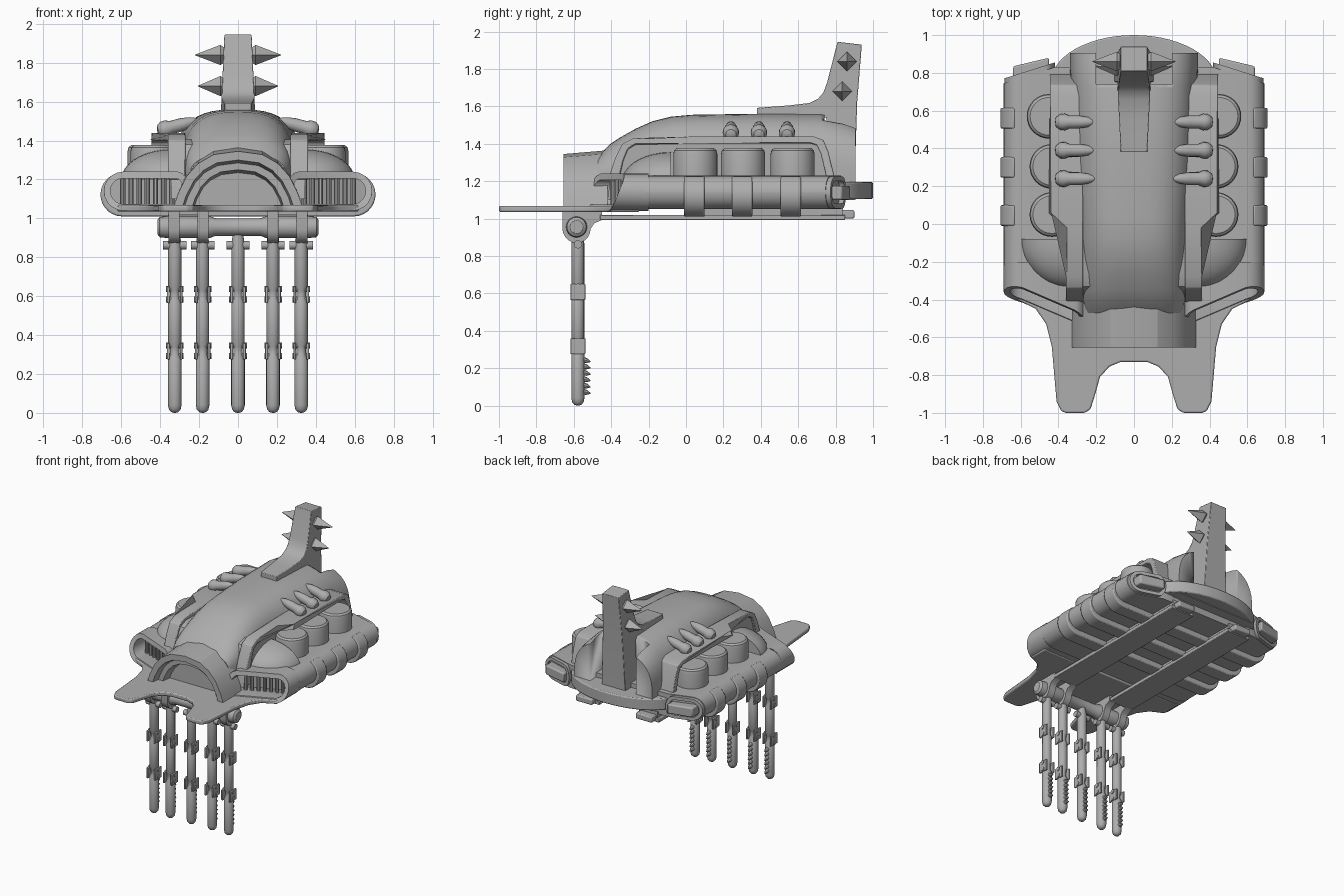
import bpy, bmesh, math
from mathutils import Vector

if "Cube" in bpy.data.objects:
    bpy.data.objects.remove(bpy.data.objects["Cube"])

grey = bpy.data.materials.new("plain grey")
grey.diffuse_color = (0.42, 0.42, 0.42, 1)
grey.use_nodes = True
grey.node_tree.nodes["Principled BSDF"].inputs["Base Color"].default_value = grey.diffuse_color


def finish(name, bm, mirror=False, bevel=0.0, angle=35):
    """Turn a bmesh into a named, shaded object."""
    bmesh.ops.recalc_face_normals(bm, faces=bm.faces)
    me = bpy.data.meshes.new(name)
    bm.to_mesh(me)
    bm.free()
    ob = bpy.data.objects.new(name, me)
    bpy.context.collection.objects.link(ob)
    me.materials.append(grey)
    if mirror:
        ob.modifiers.new("mirror", 'MIRROR').use_clip = False
    if bevel:
        b = ob.modifiers.new("bevel", 'BEVEL')
        b.width, b.segments, b.limit_method = bevel, 2, 'ANGLE'
    bpy.ops.object.select_all(action='DESELECT')
    ob.select_set(True)
    bpy.context.view_layer.objects.active = ob
    bpy.ops.object.shade_smooth_by_angle(angle=math.radians(angle))
    return ob


def loft(name, rings, closed=False, **kw):
    """Skin a list of equal-length rings; capped unless closed on itself."""
    bm = bmesh.new()
    vs = [[bm.verts.new(p) for p in r] for r in rings]
    n = len(rings[0])
    for i in range(len(vs) if closed else len(vs) - 1):
        a, b = vs[i], vs[(i + 1) % len(vs)]
        for k in range(n):
            bm.faces.new((a[k], a[(k + 1) % n], b[(k + 1) % n], b[k]))
    if not closed:
        bm.faces.new(vs[0])
        bm.faces.new(vs[-1])
    return finish(name, bm, **kw)


def prism(name, pts, axis, lo, hi, **kw):
    """Extrude an outline along x, y or z; lo and hi may be functions of (a, b)."""
    def place(p, t):
        t = t(*p) if callable(t) else t
        return {'x': (t, p[0], p[1]), 'y': (p[0], t, p[1]), 'z': (p[0], p[1], t)}[axis]
    return loft(name, [[place(p, lo) for p in pts], [place(p, hi) for p in pts]], **kw)


def spin(name, start, direction, prof, seg=20, turn=0.0, **kw):
    """Solid of revolution: prof holds (radius, distance along direction)."""
    q = Vector(direction).to_track_quat('Z', 'Y')
    rings = []
    for r, h in prof:
        rings.append([Vector(start) + q @ Vector((r * math.cos(a), r * math.sin(a), h))
                      for a in (turn + math.tau * k / seg for k in range(seg))])
    return loft(name, rings, **kw)


def box(name, x, y, z, **kw):
    return prism(name, [(x[0], y[0]), (x[1], y[0]), (x[1], y[1]), (x[0], y[1])], 'z', *z, **kw)


def arc(cx, cz, rx, rz, a0, a1, n):
    return [(cx + rx * math.cos(math.radians(a0 + (a1 - a0) * i / n)),
             cz + rz * math.sin(math.radians(a0 + (a1 - a0) * i / n))) for i in range(n + 1)]


def front_edge(x):
    t = min(1, max(0, (0.68 - abs(x)) / 0.41))
    return -0.32 - 0.16 * t ** 1.5


def rear_edge(x):
    return 0.83 - 0.085 * max(0, abs(x) - 0.42) / 0.27


# Wide flat hull with rounded flanks
half = [0, 0.15, 0.27, 0.34, 0.42, 0.5] + [0.6 + 0.09 * math.sin(math.radians(a)) for a in range(0, 91, 15)]
rings = []
for x in [-v for v in half[:0:-1]] + half:
    h = 0.09 * math.sqrt(max(0.0004, 1 - (max(0, abs(x) - 0.6) / 0.09) ** 2))
    f, r = front_edge(x) + 0.1, rear_edge(x)
    rings.append([(x, f, 1.14 - h), (x, r, 1.14 - h), (x, r, 1.14 + h), (x, f, 1.14 + h)])
loft("hull", rings)

# Stadium-shaped intake frames at the front, with vertical vanes
def stadium(r, x0, x1):
    return arc(x1, 1.14, r, r, -90, 90, 10) + arc(x0, 1.14, r * 0.6, r, 90, 270, 8)


outer, inner = stadium(0.1, 0.31, 0.59), stadium(0.066, 0.32, 0.59)
lip = lambda x, z: front_edge(x) - 0.4 * max(0, 1.24 - z)
loft("intake_frame", [[(x, -0.2, z) for x, z in outer], [(x, lip(x, z), z) for x, z in outer],
                      [(x, lip(x, z) + 0.005, z) for x, z in inner],
                      [(x, front_edge(x) + 0.12, z) for x, z in inner]], closed=True, mirror=True)
for i in range(7):
    x = 0.34 + i * 0.042
    spin("intake_vane", (x, front_edge(x) + 0.05, 1.07), (0, 0, 1), [(0.014, 0), (0.014, 0.14)], 10, mirror=True)

# Forked front deck plate
fork = [(0.62, -0.25), (0.62, -0.40), (0.52, -0.45), (0.465, -0.53), (0.435, -0.65), (0.41, -0.94), (0.385, -0.99),
        (0.36, -1.0), (0.26, -1.0), (0.23, -0.98), (0.205, -0.90), (0.18, -0.81), (0.13, -0.755), (0.07, -0.73)]
prism("front_deck", fork + [(-x, y) for x, y in fork[::-1]], 'z', 1.035, 1.068, bevel=0.008)

# Rear curved ledge and outlet blocks
prism("rear_ledge", arc(0, 0.75, 0.44, 0.25, 0, 180, 28), 'z', 1.105, 1.195, bevel=0.008)
prism("rear_outlet", [(0.64, 0.72), (0.64, 0.835), (0.45, 0.88), (0.45, 0.75)], 'z', 1.10, 1.175, mirror=True, bevel=0.01)
ro, ri = stadium(0.085, 0.47, 0.6), stadium(0.06, 0.48, 0.6)
loft("outlet_frame", [[(x, 0.7, z) for x, z in ro], [(x, rear_edge(x) + 0.025, z) for x, z in ro],
                      [(x, rear_edge(x) + 0.025, z) for x, z in ri], [(x, 0.7, z) for x, z in ri]],
     closed=True, mirror=True)

# Long central dome, slotted at the back for the tail
rings = []
for y, w, top in [(-0.47, 0.25, 1.33), (-0.41, 0.27, 1.395), (-0.35, 0.28, 1.435), (-0.27, 0.285, 1.48),
                  (-0.18, 0.29, 1.52), (-0.08, 0.295, 1.545), (0.03, 0.30, 1.555), (0.35, 0.325, 1.56),
                  (0.72, 0.335, 1.56), (0.84, 0.34, 1.535), (0.905, 0.34, 1.51)]:
    ring = [(w, y, 1.1)]
    for i in range(25):
        c, s = math.cos(math.pi * i / 24), math.sin(math.pi * i / 24)
        ring.append((w * math.copysign(abs(c) ** 0.7, c), y, 1.2 + (top - 1.2) * abs(s) ** 0.7))
    rings.append(ring + [(-w, y, 1.1)])
dome = loft("dome", rings)
slot = box("slot_cutter", (-0.2, 0.2), (0.74, 1.1), (1.19, 1.8))
slot.hide_render = True
slot.hide_set(True)
cut = dome.modifiers.new("slot", 'BOOLEAN')
cut.operation, cut.object, cut.solver = 'DIFFERENCE', slot, 'EXACT'

# Side walls and overhanging guard rails
wall = [(-0.42, 1.1), (-0.40, 1.25), (-0.33, 1.38), (-0.26, 1.405), (0.70, 1.41), (0.75, 1.37), (0.78, 1.1)]
prism("side_wall", wall, 'x', 0.22, 0.345, mirror=True)
path_out = [(-0.42, 1.2), (-0.38, 1.32), (-0.34, 1.40), (-0.28, 1.43), (-0.02, 1.437), (0.06, 1.44),
            (0.68, 1.44), (0.735, 1.42), (0.76, 1.36), (0.80, 1.2)]
path_in = [(-0.36, 1.2), (-0.335, 1.31), (-0.31, 1.37), (-0.27, 1.395), (-0.02, 1.4), (0.06, 1.402),
           (0.66, 1.402), (0.70, 1.39), (0.72, 1.35), (0.755, 1.2)]
prism("guard_rail", path_out + path_in[::-1], 'x', 0.27, lambda y, z: 0.36 if y < 0 else 0.445, mirror=True, bevel=0.006)

# Front cowl: arched hood, recessed screen
def arch(w, top, y, base=1.06):
    return [(w * u, y, base + (top - base) * v) for u, v in
            [(1, 0), (0.94, 0.22), (0.80, 0.55), (0.62, 0.78), (0.38, 0.94), (0, 1),
             (-0.38, 0.94), (-0.62, 0.78), (-0.80, 0.55), (-0.94, 0.22), (-1, 0)]]


loft("hood", [arch(0.33, 1.365, -0.42), arch(0.33, 1.345, -0.655), arch(0.285, 1.30, -0.655),
              arch(0.275, 1.285, -0.60), arch(0.235, 1.25, -0.60), arch(0.225, 1.235, -0.53)], angle=20)

# Cheek fairings in front of the drums
rings = [[(0.34 + 0.26 * math.cos(math.radians(a)) * k, -0.08 - 0.26 * math.sin(math.radians(b)), 1.2 + 0.155 *
          math.sin(math.radians(a)) * k) for a in range(0, 91, 10)] + [(0.3, -0.08 - 0.26 * math.sin(math.radians(b)), 1.2)]
         for b in range(0, 91, 10) for k in [max(0.02, math.cos(math.radians(b)))]]
loft("cheek_fairing", rings, mirror=True)

# Drums, straps and exhaust stubs
for x, y in [(0.435, 0.05), (0.435, 0.305), (0.45, 0.57)]:
    spin("drum", (x, y, 1.2), (0, 0, 1), [(0.118, 0), (0.118, 0.145), (0.113, 0.165), (0.1, 0.176)], 32, mirror=True)
for y in (0.045, 0.3, 0.56):
    prism("strap", [(0, 1.06), (0, 1.01)] + arc(0.595, 1.122, 0.112, 0.112, -90, 70, 12) + [(0.6, 1.15)],
          'y', y - 0.055, y + 0.055, mirror=True, bevel=0.008)
for y in (0.24, 0.39, 0.54):
    spin("exhaust_stub", (0.415, y, 1.448), (-1, 0, 0.27),
         [(0.008, 0), (0.028, 0.006), (0.042, 0.025), (0.044, 0.05), (0.034, 0.075), (0.034, 0.13), (0.026, 0.18),
          (0.012, 0.215), (0.003, 0.225)], 16, mirror=True)

# Raised tail with spikes
tail = [(0.38, 1.54), (0.38, 1.592), (0.55, 1.605), (0.66, 1.618), (0.705, 1.64), (0.735, 1.675), (0.755, 1.73),
        (0.81, 1.945), (0.94, 1.93), (0.915, 1.62), (0.90, 1.15), (0.75, 1.15), (0.75, 1.54)]
width = lambda y, z: 0.07 + 0.045 * max(0, 1.94 - z) * min(1, (y - 0.38) / 0.3)
prism("tail", tail, 'x', lambda y, z: -width(y, z), width, bevel=0.004)
for y, z, tip in [(0.86, 1.84, 0.22), (0.835, 1.68, 0.205)]:
    spin("tail_spike", (0.06, y, z), (1, 0, 0), [(0.03, 0), (0.052, 0.03), (0.002, tip - 0.06)], 4, mirror=True, angle=10)

# Underside: crossbar, runners and hooks
spin("crossbar", (-0.415, -0.585, 0.955), (1, 0, 0), [(0.035, 0), (0.052, 0.012), (0.056, 0.05), (0.056, 0.27),
     (0.045, 0.30), (0.045, 0.53), (0.056, 0.56), (0.056, 0.78), (0.052, 0.818), (0.035, 0.83)], 20)
box("runner", (0.16, 0.36), (-0.46, 0.85), (0.992, 1.02), mirror=True, bevel=0.004)
box("runner_mount", (0.18, 0.34), (0.0, 0.84), (1.0, 1.07), mirror=True)
box("runner_end", (0.19, 0.33), (0.83, 0.90), (1.0, 1.045), mirror=True, bevel=0.008)
hook = [(-0.66, 1.05), (-0.66, 0.94)] + arc(-0.585, 0.945, 0.075, 0.075, 180, 360, 10)[1:] + [(-0.49, 0.975), (-0.45, 0.992), (-0.45, 1.05)]
for x in (0.18, 0.33):
    prism("crossbar_hook", hook, 'x', x - 0.028, x + 0.028, mirror=True)

# Five jointed hanging fingers with gripping studs
for x in (-0.325, -0.182, 0, 0.18, 0.325):
    spin("finger", (x, -0.578, 0), (0, 0, 1), [(0.004, 0), (0.018, 0.004), (0.03, 0.017), (0.035, 0.04), (0.035, 0.28),
         (0.024, 0.30), (0.024, 0.34), (0.034, 0.36), (0.034, 0.57), (0.024, 0.59), (0.024, 0.63), (0.034, 0.65),
         (0.034, 0.87), (0.025, 0.93)], 16)
    for z in (0.32, 0.61):
        for s in (-1, 1):
            box("joint_plate", (x + s * 0.033 - 0.007, x + s * 0.033 + 0.007), (-0.618, -0.538), (z - 0.045, z + 0.04), bevel=0.004)
        for dz in (-0.027, 0.027):
            spin("joint_pin", (x - 0.045, -0.578, z + dz), (1, 0, 0), [(0.016, 0), (0.016, 0.09)], 10)
    spin("root_pin", (x - 0.06, -0.578, 0.862), (1, 0, 0), [(0.022, 0), (0.022, 0.12)], 12)
    for i in range(6):
        spin("grip_stud", (x, -0.55, 0.075 + i * 0.034), (0, 1, -0.25), [(0.016, 0), (0.013, 0.02), (0.003, 0.04)], 8)
